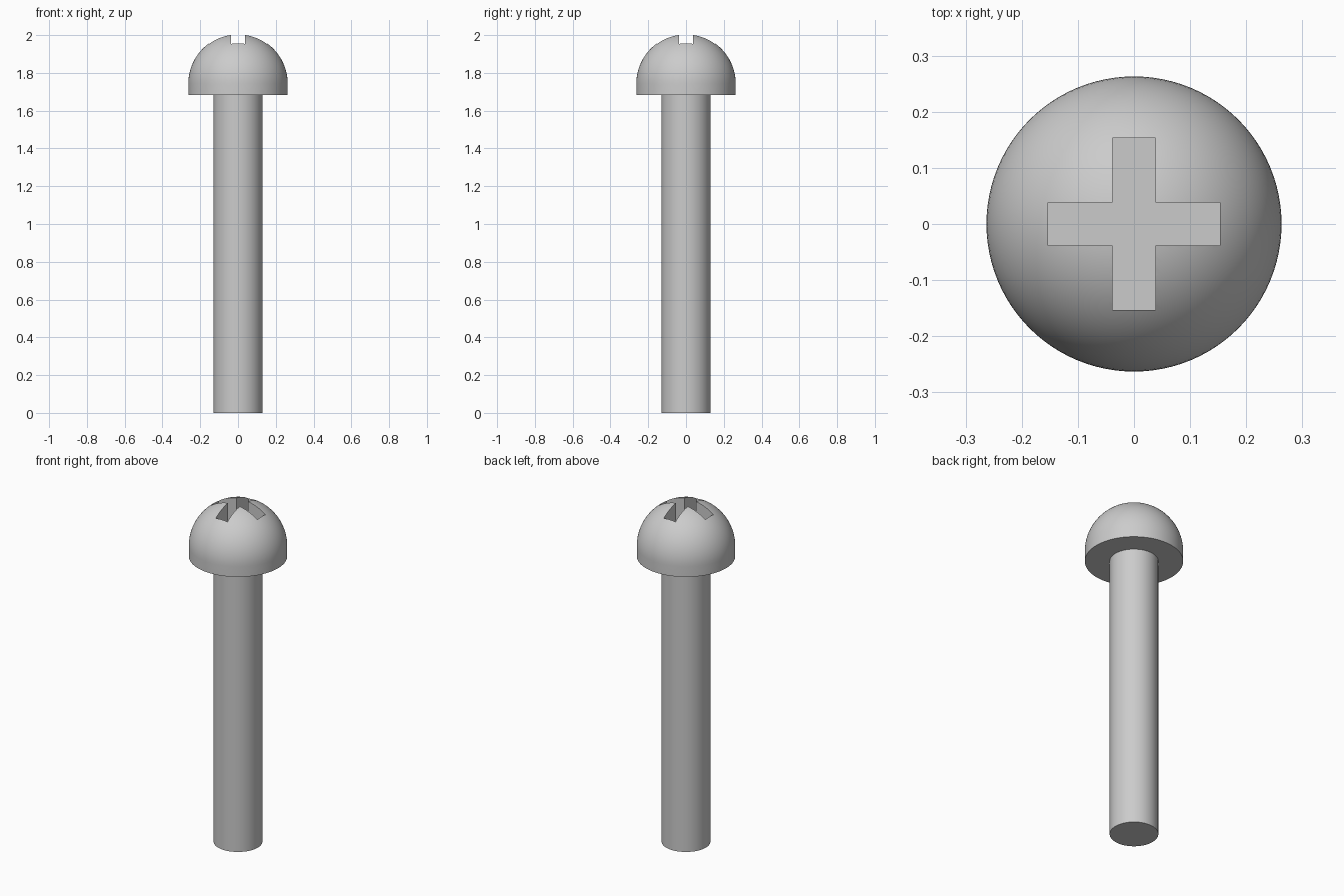
import bpy
import bmesh
from math import sin, cos, pi, radians

if "Cube" in bpy.data.objects:
    bpy.data.objects.remove(bpy.data.objects["Cube"], do_unlink=True)

SEGMENTS = 96
SHAFT_RADIUS = 0.13
HEAD_RADIUS = 0.263
HEAD_BASE = 1.683        # underside of the head
DOME_CENTRE = 1.743      # where the rim turns into the dome
SLOT_HALF_WIDTH = 0.038
SLOT_HALF_LENGTH = 0.153
SLOT_FLOOR = 1.85

steel = bpy.data.materials.new("grey steel")
steel.use_nodes = True
steel.diffuse_color = (0.6, 0.6, 0.6, 1)
steel.node_tree.nodes["Principled BSDF"].inputs["Base Color"].default_value = (0.6, 0.6, 0.6, 1)


def add_object(name, bm):
    bmesh.ops.recalc_face_normals(bm, faces=bm.faces)
    mesh = bpy.data.meshes.new(name)
    bm.to_mesh(mesh)
    bm.free()
    mesh.materials.append(steel)
    obj = bpy.data.objects.new(name, mesh)
    bpy.context.collection.objects.link(obj)
    return obj


def lathe(name, profile):
    """Turn a (radius, height) profile around the z axis."""
    bm = bmesh.new()
    verts = [bm.verts.new((r, 0, z)) for r, z in profile]
    edges = [bm.edges.new(pair) for pair in zip(verts, verts[1:])]
    bmesh.ops.spin(bm, geom=verts + edges, cent=(0, 0, 0), axis=(0, 0, 1),
                   angle=2 * pi, steps=SEGMENTS)
    bmesh.ops.remove_doubles(bm, verts=bm.verts, dist=1e-5)
    return add_object(name, bm)


def select_only(obj):
    bpy.ops.object.select_all(action='DESELECT')
    obj.select_set(True)
    bpy.context.view_layer.objects.active = obj


# Plain round shaft
shaft = lathe("shaft", [(0, 0), (SHAFT_RADIUS, 0),
                        (SHAFT_RADIUS, HEAD_BASE), (0, HEAD_BASE)])

# Domed head with a short straight rim
RINGS = 24
dome = [(HEAD_RADIUS * cos(pi / 2 * i / RINGS),
         DOME_CENTRE + HEAD_RADIUS * sin(pi / 2 * i / RINGS)) for i in range(RINGS)]
head = lathe("head", [(0, HEAD_BASE), (HEAD_RADIUS, HEAD_BASE)] + dome
             + [(0, DOME_CENTRE + HEAD_RADIUS)])

# Cross-shaped cutter for the drive recess
w, l = SLOT_HALF_WIDTH, SLOT_HALF_LENGTH
bm = bmesh.new()
outline = []
for turn in range(4):
    c, s = round(cos(turn * pi / 2)), round(sin(turn * pi / 2))
    for x, y in ((l, -w), (l, w), (w, w)):
        outline.append(bm.verts.new((x * c - y * s, x * s + y * c, SLOT_FLOOR)))
floor = bm.faces.new(outline)
raised = bmesh.ops.extrude_face_region(bm, geom=[floor], use_keep_orig=True)
bmesh.ops.translate(bm, vec=(0, 0, 0.3),
                    verts=[v for v in raised["geom"] if isinstance(v, bmesh.types.BMVert)])
cutter = add_object("recess_cutter", bm)
cutter.hide_render = True

# Cut the recess, then discard the cutter
cut = head.modifiers.new("recess", 'BOOLEAN')
cut.operation = 'DIFFERENCE'
cut.solver = 'EXACT'
cut.object = cutter
select_only(head)
bpy.ops.object.modifier_apply(modifier=cut.name)
bpy.data.objects.remove(cutter, do_unlink=True)

# Smooth round surfaces, crisp edges
for obj in (shaft, head):
    select_only(obj)
    bpy.ops.object.shade_smooth_by_angle(angle=radians(30))
